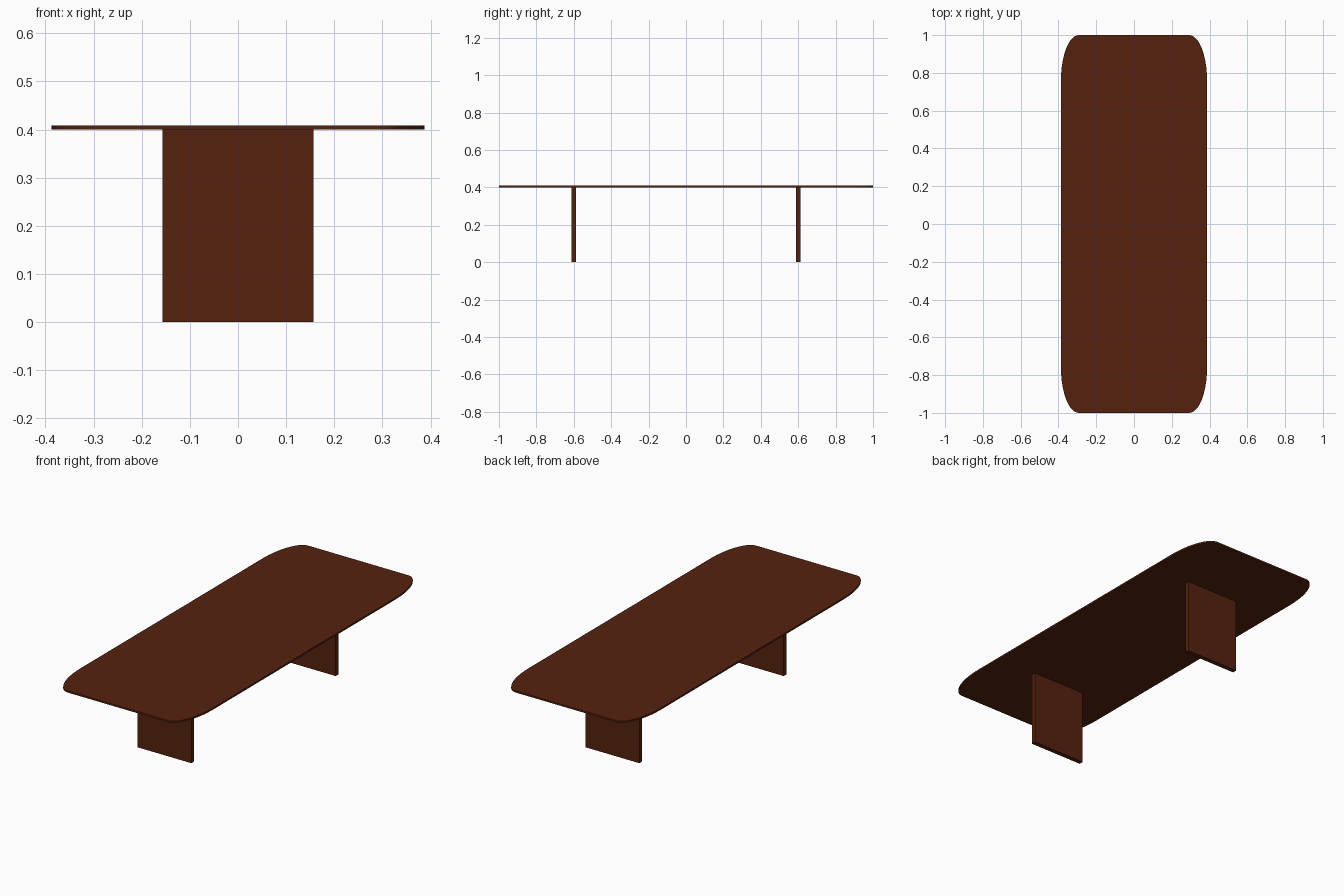
import bpy
import bmesh
from math import sin, cos, pi

cube = bpy.data.objects.get("Cube")
if cube:
    bpy.data.objects.remove(cube, do_unlink=True)

# Dark stained wood
wood = bpy.data.materials.new("dark_walnut")
wood.use_nodes = True
colour = (0.09, 0.016, 0.0045, 1)
wood.diffuse_color = colour
wood.node_tree.nodes["Principled BSDF"].inputs["Base Color"].default_value = colour


def prism(name, outline, bottom, top):
    """Extrude a flat outline upwards into a closed solid."""
    bm = bmesh.new()
    base = bm.faces.new([bm.verts.new((x, y, bottom)) for x, y in outline])
    side = bmesh.ops.extrude_face_region(bm, geom=[base], use_keep_orig=True)
    verts = [v for v in side["geom"] if isinstance(v, bmesh.types.BMVert)]
    bmesh.ops.translate(bm, verts=verts, vec=(0, 0, top - bottom))
    bmesh.ops.recalc_face_normals(bm, faces=bm.faces)
    mesh = bpy.data.meshes.new(name)
    bm.to_mesh(mesh)
    bm.free()
    mesh.materials.append(wood)
    obj = bpy.data.objects.new(name, mesh)
    bpy.context.collection.objects.link(obj)
    return obj


def rounded_outline(half_x, half_y, rx, ry, segments):
    """Rectangle with elliptical corners, counter-clockwise."""
    points = []
    for corner, (sx, sy) in enumerate([(1, 1), (-1, 1), (-1, -1), (1, -1)]):
        for i in range(segments + 1):
            a = (corner + i / segments) * pi / 2
            points.append((sx * (half_x - rx) + rx * cos(a),
                           sy * (half_y - ry) + ry * sin(a)))
    return points


# Thin table top with stretched round corners
table_top = prism("table_top", rounded_outline(0.387, 1.0, 0.094, 0.243, 10), 0.4, 0.409)
bpy.context.view_layer.objects.active = table_top
table_top.select_set(True)
bpy.ops.object.shade_smooth_by_angle()

# Two upright panel legs
for name, y in (("front_leg", -0.6), ("back_leg", 0.6)):
    w, t = 0.157, 0.012
    prism(name, [(-w, y - t), (w, y - t), (w, y + t), (-w, y + t)], 0, 0.4)
